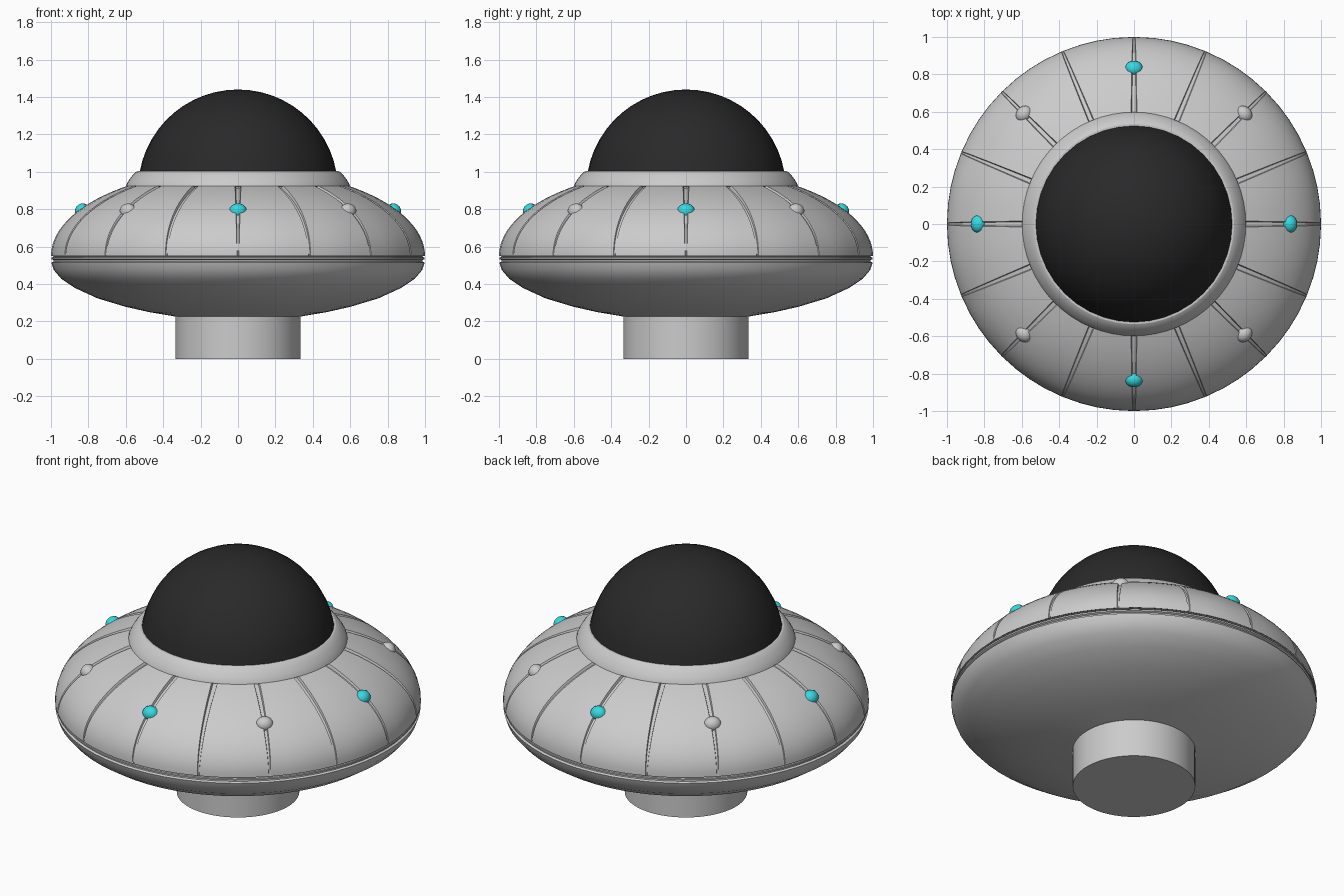
import bpy, bmesh
from math import sin, cos, pi, sqrt, asin, radians
from mathutils import Matrix, Vector

if "Cube" in bpy.data.objects:
    bpy.data.objects.remove(bpy.data.objects["Cube"])


def finish(bm, name, mat=None, angle=30):
    bmesh.ops.remove_doubles(bm, verts=bm.verts, dist=1e-5)
    bmesh.ops.recalc_face_normals(bm, faces=bm.faces)
    me = bpy.data.meshes.new(name)
    bm.to_mesh(me)
    bm.free()
    ob = bpy.data.objects.new(name, me)
    bpy.context.collection.objects.link(ob)
    if mat:
        me.materials.append(mat)
    bpy.ops.object.select_all(action='DESELECT')
    ob.select_set(True)
    bpy.context.view_layer.objects.active = ob
    bpy.ops.object.shade_smooth_by_angle(angle=radians(angle))
    return ob


def lathe(name, profile, segs=64, mat=None):
    bm = bmesh.new()
    vs = [bm.verts.new((r, 0, z)) for r, z in profile]
    es = [bm.edges.new(p) for p in zip(vs, vs[1:])]
    bmesh.ops.spin(bm, geom=vs + es, cent=(0, 0, 0), axis=(0, 0, 1),
                   angle=2 * pi, steps=segs)
    return finish(bm, name, mat)


def material(name, rgb):
    m = bpy.data.materials.new(name)
    m.diffuse_color = (*rgb, 1)
    m.use_nodes = True
    m.node_tree.nodes["Principled BSDF"].inputs["Base Color"].default_value = m.diffuse_color
    return m


dark = material("dark_glass", (0.022, 0.022, 0.022))
cyan = material("cyan_light", (0.035, 0.7, 0.75))

# landing stem
lathe("stem", [(0, 0), (0.335, 0), (0.335, 0.24)])

# lower hull with the notched rim
lathe("lower_hull", [(0.3, 0.222), (0.335, 0.226), (0.36, 0.231), (0.47, 0.249),
                     (0.6, 0.278), (0.75, 0.323), (0.87, 0.378), (0.945, 0.428),
                     (0.985, 0.475), (0.998, 0.515), (0.986, 0.521), (0.986, 0.528),
                     (0.997, 0.533), (0.997, 0.542), (0.986, 0.545), (0.986, 0.548),
                     (0.999, 0.55)])

# upper hull: elliptical shell with 16 tapering panel grooves
H, Z0, SEAMS, RINGS = 0.465, 0.55, 16, 16
A_TOP = radians(54.5)
bm = bmesh.new()
rows = []
for i in range(RINGS + 1):
    t = i / RINGS
    a = A_TOP * t
    r, z = cos(a), Z0 + H * sin(a)
    n = Vector((H * cos(a), sin(a))).normalized()
    half = 0.005 + 0.011 * t
    depth = 0.0 if i == 0 else 0.004 + 0.012 * t
    row = []
    for s in range(SEAMS):
        c = 2 * pi * s / SEAMS
        step = 2 * pi / SEAMS
        cols = [(-half / r, 0), (-half * 0.7 / r, depth), (half * 0.7 / r, depth),
                (half / r, 0), (step * 0.27, 0), (step * 0.5, 0), (step * 0.73, 0)]
        for off, d in cols:
            rr = r - n.x * d
            row.append(bm.verts.new((rr * cos(c + off), rr * sin(c + off), z - n.y * d)))
    rows.append(row)
for lo, hi in zip(rows, rows[1:]):
    k = len(lo)
    for j in range(k):
        bm.faces.new((lo[j], lo[(j + 1) % k], hi[(j + 1) % k], hi[j]))
finish(bm, "upper_hull")

# collar under the canopy
lathe("collar", [(0.57, 0.915), (0.598, 0.925), (0.594, 0.937), (0.582, 0.957),
                 (0.565, 0.98), (0.547, 0.998), (0.535, 1.005), (0.515, 1.005)])

# canopy: spherical cap
R, CZ = 0.534, 0.906
a0 = asin((1.003 - CZ) / R)
cap = [(R * cos(a0 + (pi / 2 - a0) * i / 12), CZ + R * sin(a0 + (pi / 2 - a0) * i / 12))
       for i in range(13)]
cap[-1] = (0, CZ + R)
lathe("canopy", cap, 40, dark)

# eight lamps, alternating cyan and grey, tilted to follow the hull
for i in range(8):
    bm = bmesh.new()
    bmesh.ops.create_uvsphere(bm, u_segments=16, v_segments=10, radius=1)
    m = (Matrix.Rotation(i * pi / 4, 4, 'Z') @ Matrix.Translation((0.832, 0, 0.79))
         @ Matrix.Rotation(radians(50), 4, 'Y') @ Matrix.Diagonal((0.042, 0.048, 0.04, 1)))
    bmesh.ops.transform(bm, matrix=m, verts=bm.verts)
    finish(bm, f"lamp_{i + 1}", cyan if i % 2 == 0 else None, 60)
